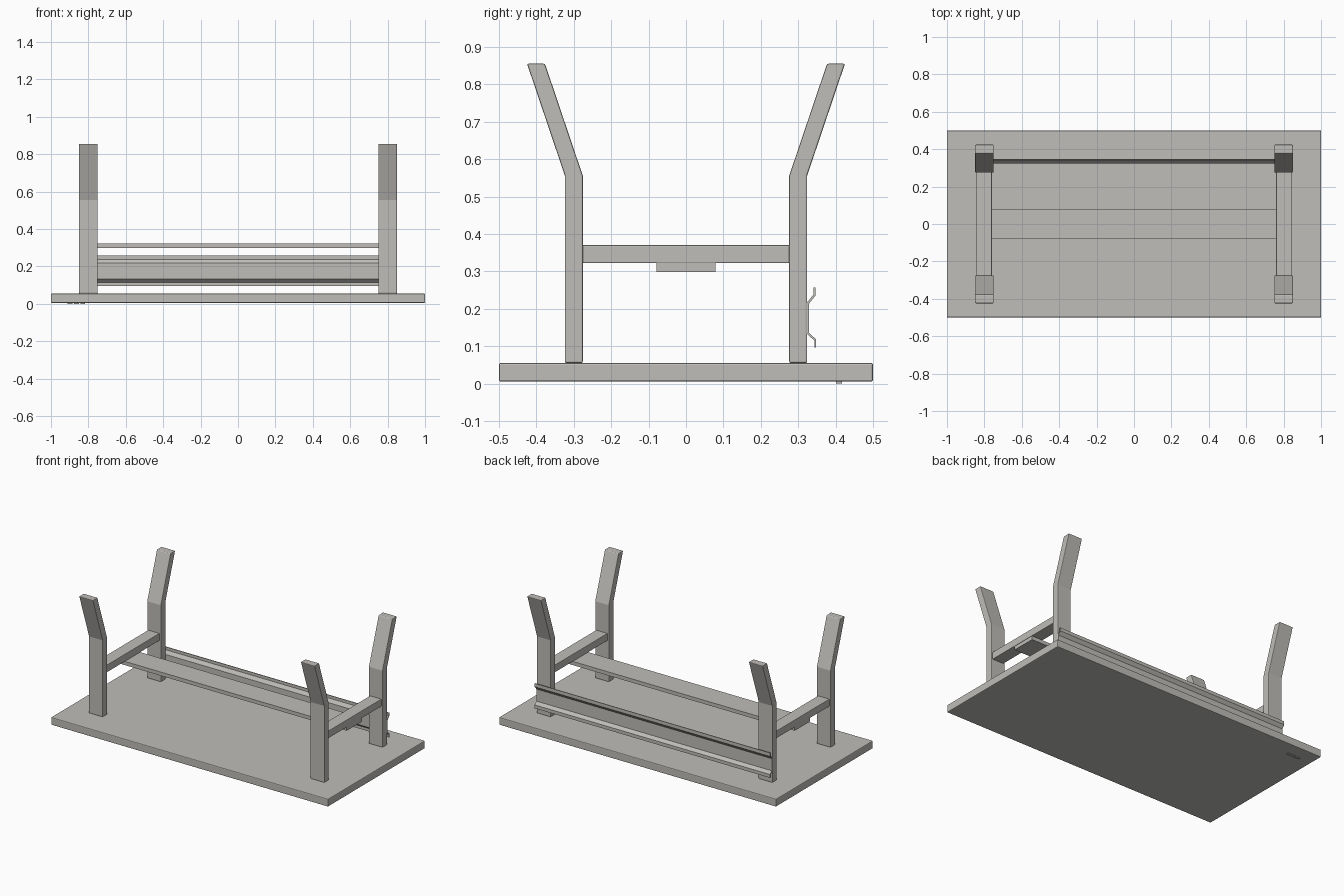
import bpy
import bmesh

cube = bpy.data.objects.get("Cube")
if cube:
    bpy.data.objects.remove(cube, do_unlink=True)

grey = bpy.data.materials.new("warm grey")
grey.use_nodes = True
colour = (0.52, 0.51, 0.48, 1)
grey.diffuse_color = colour
grey.node_tree.nodes["Principled BSDF"].inputs["Base Color"].default_value = colour


def extrude_profile(name, profile, x0, x1, bevel=0.0):
    """Extrude a (y, z) outline along x, with optional softened edges."""
    bm = bmesh.new()
    face = bm.faces.new([bm.verts.new((x0, y, z)) for y, z in profile])
    ext = bmesh.ops.extrude_face_region(bm, geom=[face])
    moved = [v for v in ext["geom"] if isinstance(v, bmesh.types.BMVert)]
    bmesh.ops.translate(bm, verts=moved, vec=(x1 - x0, 0, 0))
    bmesh.ops.recalc_face_normals(bm, faces=bm.faces)
    mesh = bpy.data.meshes.new(name)
    bm.to_mesh(mesh)
    bm.free()
    mesh.materials.append(grey)
    obj = bpy.data.objects.new(name, mesh)
    bpy.context.collection.objects.link(obj)
    if bevel:
        mod = obj.modifiers.new("Soft edges", "BEVEL")
        mod.width = bevel
        mod.segments = 2
        mod.limit_method = "ANGLE"
        mod.angle_limit = 0.8
    return obj


def box(name, x, y, z, bevel=0.0):
    outline = [(y[0], z[0]), (y[1], z[0]), (y[1], z[1]), (y[0], z[1])]
    return extrude_profile(name, outline, x[0], x[1], bevel)


# Table top, lying face down
box("table_top", (-1, 1), (-0.5, 0.5), (0.005, 0.055), 0.005)

# Four bent legs and the two end rails
leg = [(0.276, 0.055), (0.324, 0.055), (0.324, 0.556),
       (0.425, 0.855), (0.377, 0.855), (0.276, 0.556)]
for sx, side in ((1, "left"), (-1, "right")):
    for sy, end in ((-1, "front"), (1, "back")):
        extrude_profile(f"{end}_{side}_leg", [(sy * y, z) for y, z in leg],
                        sx * 0.75, sx * 0.85, 0.004)
    box(f"{side}_rail", (sx * 0.76, sx * 0.842), (-0.277, 0.277), (0.322, 0.37), 0.003)

# Long flat stretcher fixed beneath the rails
box("stretcher", (-0.84, 0.84), (-0.079, 0.079), (0.298, 0.322))

# Folded sheet tray across the back legs
path = [(0.341, 0.257), (0.341, 0.238), (0.324, 0.217),
        (0.324, 0.132), (0.343, 0.115), (0.343, 0.096)]
outer = [(y + 0.005, z + dz) for (y, z), dz in
         zip(path, (0, -0.003, -0.003, 0.003, 0.003, 0))]
extrude_profile("cable_tray", path + outer[::-1], -0.85, 0.85)

# Three small pads on the table face near a corner
for i in range(3):
    x = -0.911 + i * 0.034
    box(f"face_pad_{i + 1}", (x, x + 0.026), (0.401, 0.417), (0, 0.005))
